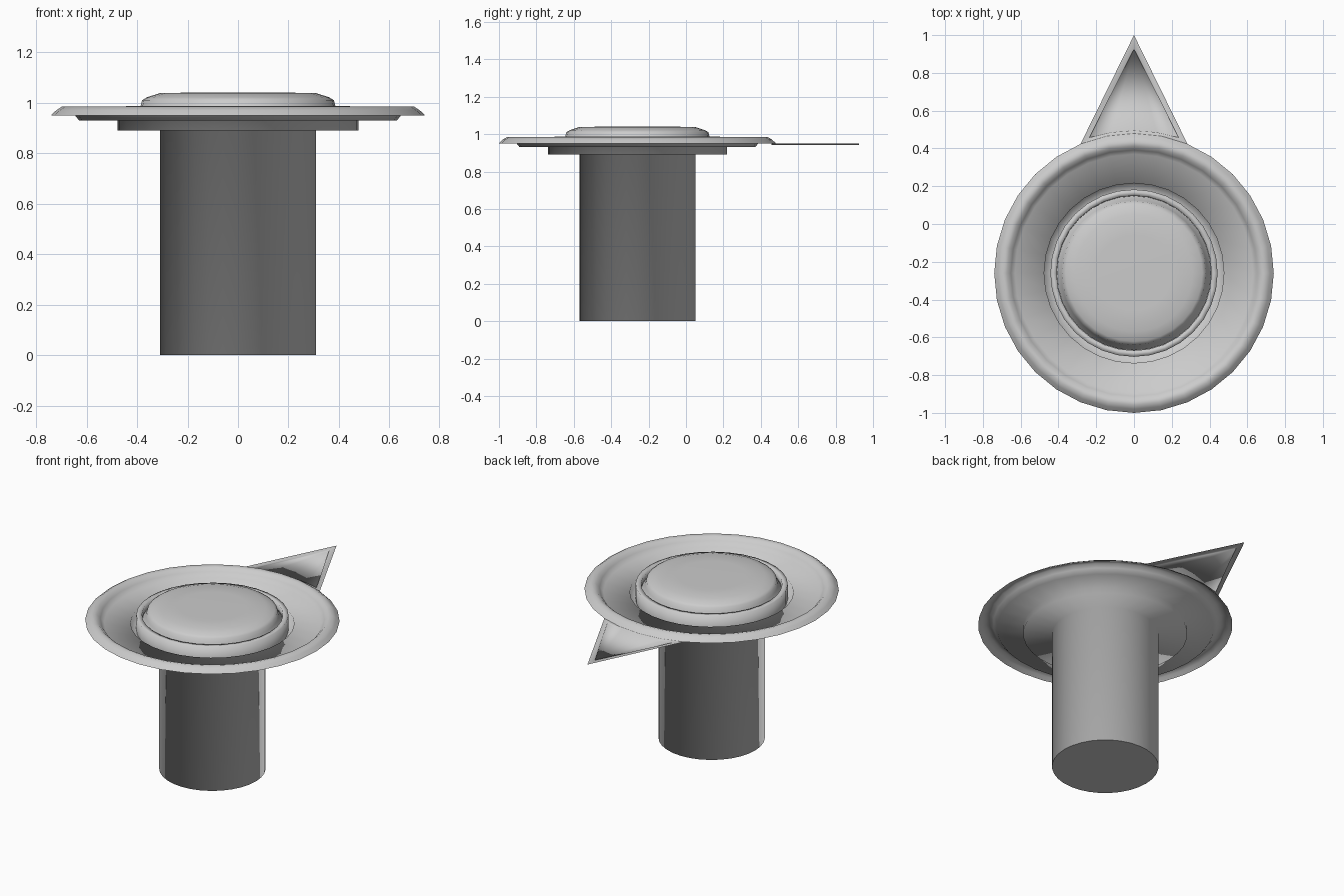
import bpy, bmesh
from math import sin, cos, pi, radians

if "Cube" in bpy.data.objects:
    bpy.data.objects.remove(bpy.data.objects["Cube"])

SEG = 32
CY = -0.26  # y of the round body's axis


def finish(name, bm):
    """Make a fully smooth object from a bmesh."""
    bmesh.ops.remove_doubles(bm, verts=bm.verts, dist=1e-5)
    for f in bm.faces:
        f.smooth = True
    me = bpy.data.meshes.new(name)
    bm.to_mesh(me)
    bm.free()
    ob = bpy.data.objects.new(name, me)
    bpy.context.collection.objects.link(ob)
    return ob


def lathe(name, profile):
    """Revolve (radius, z) points; outside to inside gives an upward skin."""
    bm = bmesh.new()
    rings = []
    for r, z in profile:
        if r == 0:
            rings.append([bm.verts.new((0, CY, z))] * SEG)
        else:
            rings.append([bm.verts.new((r * sin(2 * pi * i / SEG), CY + r * cos(2 * pi * i / SEG), z))
                          for i in range(SEG)])
    for a, b in zip(rings, rings[1:]):
        for i in range(SEG):
            j = (i + 1) % SEG
            bm.faces.new(list(dict.fromkeys([a[j], a[i], b[i], b[j]])))
    return finish(name, bm)


# Thin dish: rounded rim, flat tread and moat around the cap (upper skin)
rim = [(0.74, 0.952), (0.72, 0.97), (0.697, 0.985), (0.672, 0.979), (0.652, 0.96), (0.63, 0.932)]
lathe("dish", rim + [(0.476, 0.932), (0.476, 0.892), (0.42, 0.892)])

# Raised collar with a narrow lip, and the domed cap inside it
lathe("collar", [(0.443, 0.892), (0.443, 0.986), (0.41, 0.986), (0.41, 0.95)])
lathe("cap", [(0.409, 0.95), (0.386, 0.985), (0.38, 1.01), (0.362, 1.021),
              (0.31, 1.038), (0.2, 1.04), (0, 1.04)])

# Pipe running smoothly into the underside of the dish
under = [(r, z - 0.002) for r, z in reversed(rim)]
pipe = lathe("pipe", [(0, 0), (0.31, 0), (0.31, 0.89), (0.478, 0.89), (0.478, 0.93)] + under)

# Keep the pipe's end flat while its side stays softly shaded
me = pipe.data
soft = [v.normal.copy() for v in me.vertices]
normals = [None] * len(me.loops)
for p in me.polygons:
    end = p.center.z < 0.001
    for li in p.loop_indices:
        normals[li] = (0, 0, -1) if end else soft[me.loops[li].vertex_index]
me.normals_split_custom_set(normals)

# Flat pointed spout with a shallow sunken panel
bm = bmesh.new()


def arc(r, half, z):
    return [bm.verts.new((r * sin(radians(half * k / 2)), CY + r * cos(radians(half * k / 2)), z))
            for k in range(-2, 3)]


edge = arc(0.74, 22.5, 0.95)
inner = arc(0.756, 18.2, 0.949)
low = arc(0.756, 18.2, 0.941)
tip = bm.verts.new((0, 1.0, 0.949))
tip_in = bm.verts.new((0, 0.925, 0.949))
tip_low = bm.verts.new((0, 0.925, 0.941))
for i in range(4):
    bm.faces.new((edge[i], edge[i + 1], inner[i + 1], inner[i]))
    bm.faces.new((inner[i], inner[i + 1], low[i + 1], low[i]))
    bm.faces.new((low[i], low[i + 1], tip_low))
bm.faces.new((edge[0], inner[0], tip_in, tip))
bm.faces.new((inner[4], edge[4], tip, tip_in))
bm.faces.new((tip_in, inner[0], low[0], tip_low))
bm.faces.new((inner[4], tip_in, tip_low, low[4]))
bmesh.ops.recalc_face_normals(bm, faces=bm.faces)
if sum(f.normal.z for f in bm.faces) < 0:
    bmesh.ops.reverse_faces(bm, faces=bm.faces)
finish("spout", bm)
